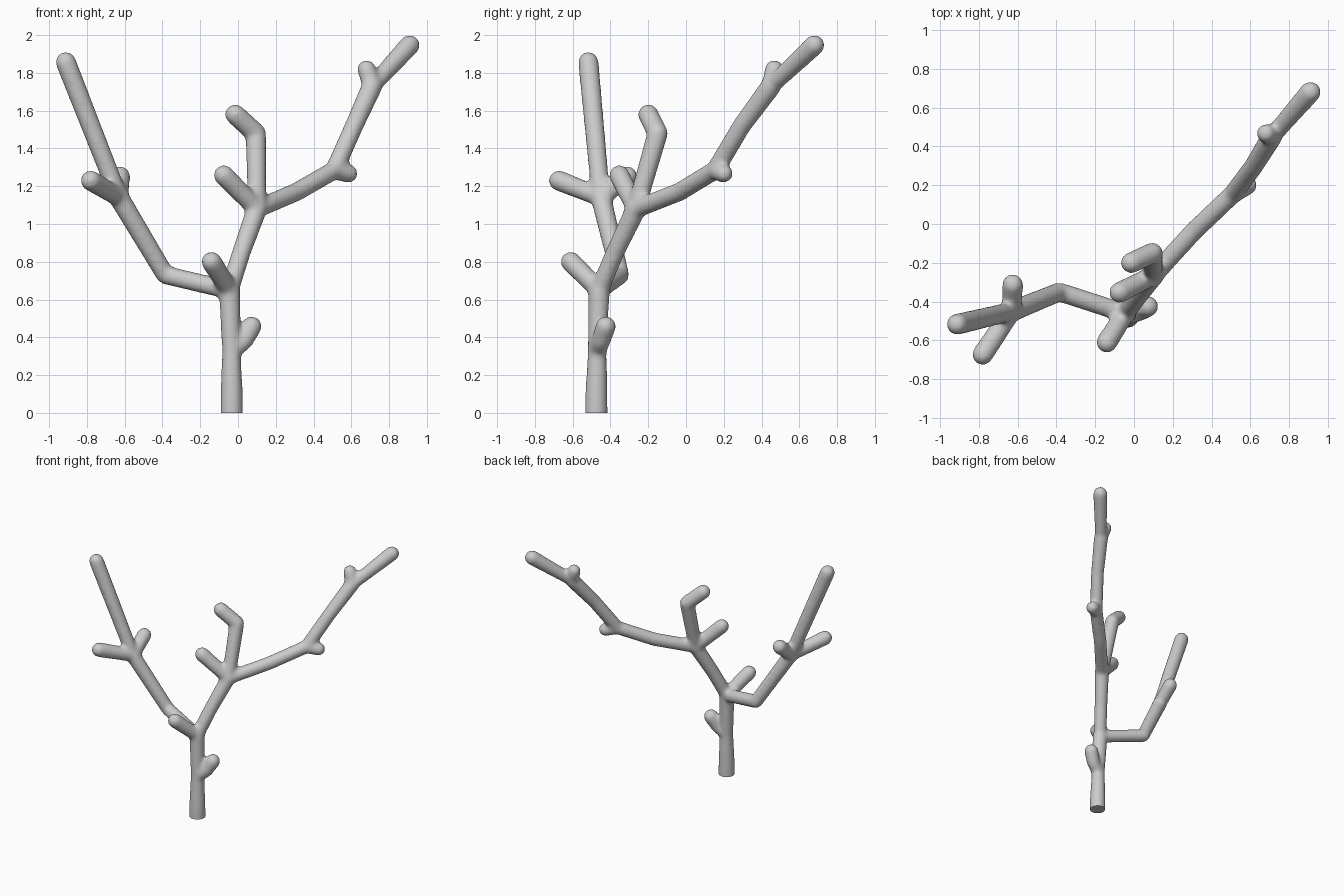
import bpy, bmesh
from mathutils import Vector as V, Matrix

if "Cube" in bpy.data.objects:
    bpy.data.objects.remove(bpy.data.objects["Cube"])

BRANCH, TIP, NODE, BASE = 0.045, 0.05, 0.052, 0.055  # radii
GROW = 0.005  # offsets the shrinkage of the smoothing

# Joints where branches meet
low = V((-0.035, -0.47, 0.33))
fork = V((-0.045, -0.46, 0.65))
left = V((-0.63, -0.45, 1.14))
mid = V((0.10, -0.265, 1.08))
right = V((0.51, 0.155, 1.285))
top = V((0.71, 0.45, 1.73))
nodes = (fork, left, mid)


def ball(bm, p, r):
    bmesh.ops.create_icosphere(bm, subdivisions=3, radius=r + GROW, matrix=Matrix.Translation(p))


def limb(bm, *points, start=BRANCH, body=BRANCH, tip=TIP):
    """Round tapered limb through the points, with a rounded tip."""
    pts = [V(p) for p in points]
    radii = [start] + [body] * (len(pts) - 2) + [tip]
    for p, r in zip(pts, radii):
        ball(bm, p, r)
    for a, b, ra, rb in zip(pts, pts[1:], radii, radii[1:]):
        d = b - a
        m = Matrix.Translation((a + b) / 2) @ d.to_track_quat('Z', 'Y').to_matrix().to_4x4()
        bmesh.ops.create_cone(bm, cap_ends=True, segments=32, radius1=ra + GROW,
                              radius2=rb + GROW, depth=d.length, matrix=m)


bm = bmesh.new()
for n in nodes:
    ball(bm, n, NODE)
# trunk, started below ground and cut flat later
limb(bm, (-0.033, -0.475, -0.1), (-0.033, -0.475, 0.08), start=BASE, tip=BASE)
limb(bm, (-0.033, -0.475, 0.08), low, fork, start=BASE, tip=NODE)
# main limbs
limb(bm, fork, (-0.385, -0.35, 0.73), left)
limb(bm, left, (-0.912, -0.517, 1.858))
limb(bm, fork, (0.018, -0.375, 0.85), mid)
limb(bm, mid, (0.095, -0.15, 1.48), (-0.015, -0.2, 1.58), body=TIP)
limb(bm, mid, (0.31, -0.035, 1.17), right, (0.615, 0.295, 1.52), top)
limb(bm, top, (0.909, 0.68, 1.947), start=0.04)
# short stubs
limb(bm, low, (0.03, -0.45, 0.38), (0.072, -0.425, 0.458))
for node, end in ((fork, (-0.14, -0.61, 0.8)), (left, (-0.78, -0.673, 1.23)),
                  (left, (-0.625, -0.312, 1.253)), (mid, (-0.075, -0.353, 1.258)),
                  (right, (0.585, 0.2, 1.267)), (top, (0.68, 0.467, 1.82))):
    small = node in (right, top)
    limb(bm, node, end, tip=BRANCH if small else TIP)
mesh = bpy.data.meshes.new("branching_tree")
bm.to_mesh(mesh)
bm.free()
tree = bpy.data.objects.new("branching_tree", mesh)
bpy.context.collection.objects.link(tree)

# Fuse the limbs and soften the joints
fuse = tree.modifiers.new("fuse", 'REMESH')
fuse.mode = 'VOXEL'
fuse.voxel_size = 0.011
soften = tree.modifiers.new("soften", 'SMOOTH')
soften.factor = 0.5
soften.iterations = 18
dg = bpy.context.evaluated_depsgraph_get()
fused = bpy.data.meshes.new_from_object(tree.evaluated_get(dg))
tree.modifiers.clear()

# Flat cut at the ground
bm = bmesh.new()
bm.from_mesh(fused)
cut = bmesh.ops.bisect_plane(bm, geom=bm.verts[:] + bm.edges[:] + bm.faces[:],
                             plane_co=(0, 0, 0), plane_no=(0, 0, 1), clear_inner=True)
rim = [g for g in cut["geom_cut"] if isinstance(g, bmesh.types.BMEdge)]
bmesh.ops.contextual_create(bm, geom=rim)
bmesh.ops.recalc_face_normals(bm, faces=bm.faces[:])
bm.to_mesh(fused)
bm.free()
tree.data = fused
bpy.context.view_layer.objects.active = tree
tree.select_set(True)
bpy.ops.object.shade_smooth_by_angle(angle=0.8)
